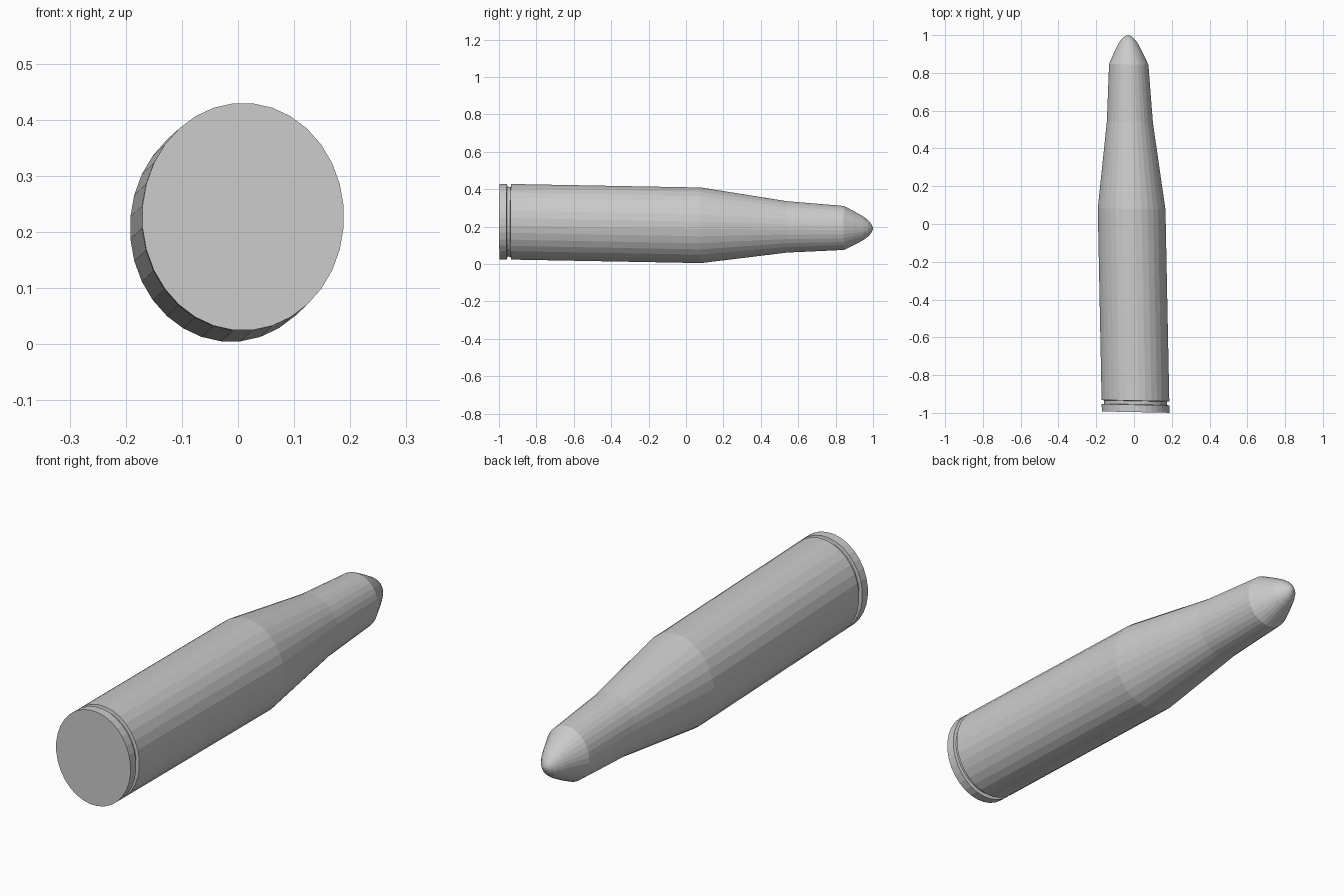
import bpy, bmesh, math

cube = bpy.data.objects.get("Cube")
if cube:
    bpy.data.objects.remove(cube, do_unlink=True)

SIDES = 32
FLATTEN = 0.887            # width relative to height
SKEW = -0.02               # slight lean of each cross-section

metal = bpy.data.materials.new("plain grey")
metal.use_nodes = True
grey = (0.6, 0.6, 0.6, 1)
metal.diffuse_color = grey
metal.node_tree.nodes["Principled BSDF"].inputs["Base Color"].default_value = grey


def centre(y):
    """Gently tilted long axis."""
    return -0.011 - 0.02 * y, 0.2085 - 0.0185 * y


def ring(bm, y, r):
    cx, cz = centre(y)
    if r == 0:
        return [bm.verts.new((cx, y, cz))]
    verts = []
    for i in range(SIDES):
        a = 2 * math.pi * (i + 0.5) / SIDES
        dx = r * FLATTEN * math.cos(a)
        verts.append(bm.verts.new((cx + dx, y + SKEW * dx, cz + r * math.sin(a))))
    return verts


def turned_part(name, profile, cap=False):
    """Loft rings along the axis from (y, radius) points."""
    bm = bmesh.new()
    rings = [ring(bm, y, r) for y, r in profile]
    for a, b in zip(rings, rings[1:]):
        for i in range(SIDES):
            j = (i + 1) % SIDES
            if len(b) == 1:
                bm.faces.new((a[i], a[j], b[0]))
            else:
                bm.faces.new((a[i], a[j], b[j], b[i]))
    if cap:
        bm.faces.new(rings[0])
    bmesh.ops.recalc_face_normals(bm, faces=bm.faces)
    # Outward check against the axis
    f = bm.faces[0]
    c = f.calc_center_median()
    cx, cz = centre(c.y)
    if f.normal.x * (c.x - cx) + f.normal.z * (c.z - cz) < 0:
        bmesh.ops.reverse_faces(bm, faces=bm.faces)
    mesh = bpy.data.meshes.new(name)
    bm.to_mesh(mesh)
    bm.free()
    mesh.materials.append(metal)
    obj = bpy.data.objects.new(name, mesh)
    bpy.context.collection.objects.link(obj)
    return obj


# Base disc and the groove in front of it
turned_part("base_rim", [(-0.996, 0.203), (-0.957, 0.203), (-0.955, 0.188)], cap=True)
turned_part("groove", [(-0.955, 0.188), (-0.937, 0.188)])

# Long case, sloping shoulder and neck
turned_part("case", [(-0.937, 0.188), (-0.935, 0.203), (0.08, 0.203)])
turned_part("shoulder", [(0.08, 0.203), (0.54, 0.138)])
turned_part("neck", [(0.54, 0.138), (0.845, 0.118)])

# Rounded pointed nose
nose = turned_part("nose", [(0.845, 0.118), (0.9, 0.09), (0.95, 0.062),
                            (0.975, 0.043), (0.99, 0.025), (0.997, 0.012), (1.0, 0)])
